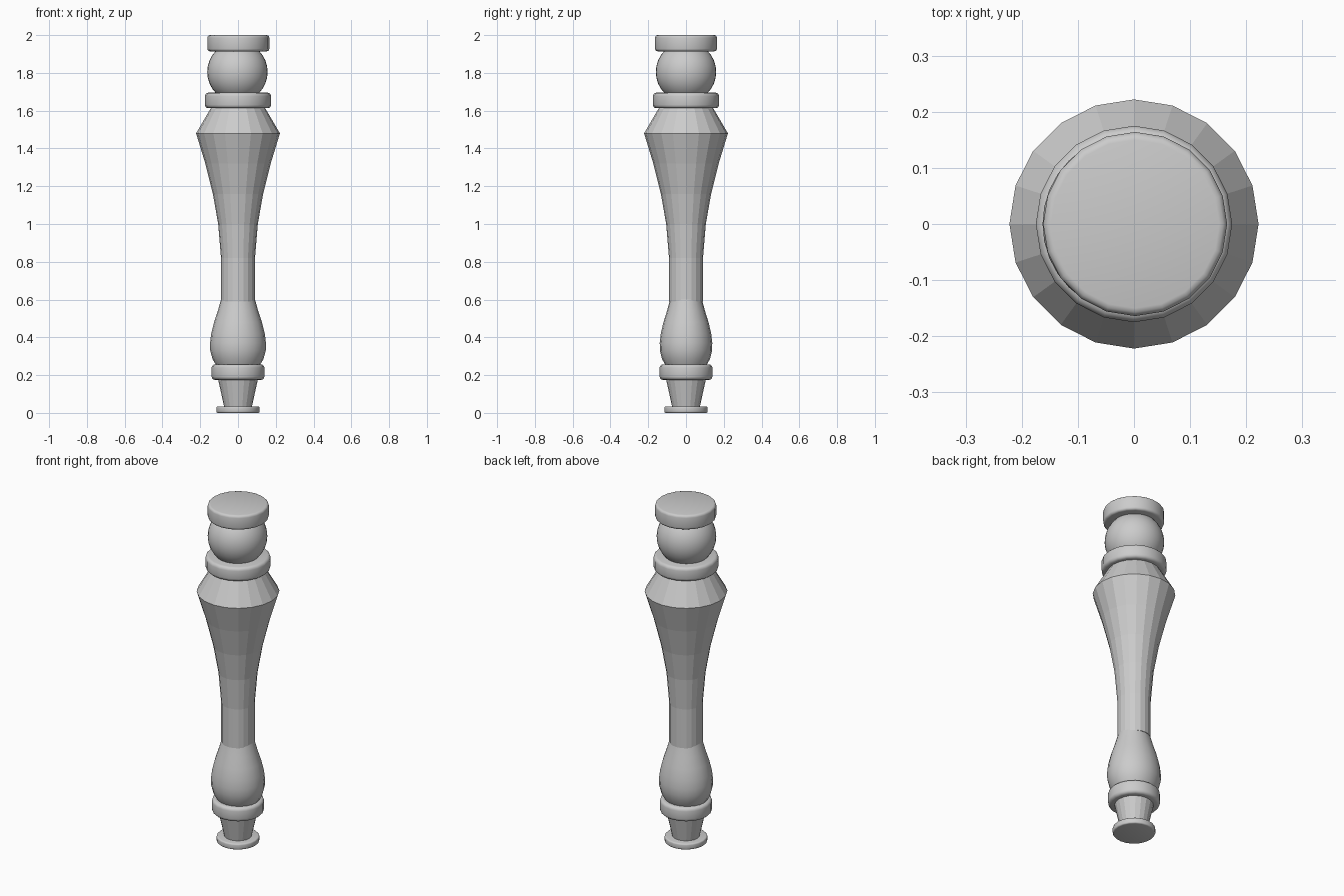
import bpy, bmesh, math

if "Cube" in bpy.data.objects:
    bpy.data.objects.remove(bpy.data.objects["Cube"])

SIDES = 20


def finish(ob, smooth):
    bpy.ops.object.select_all(action='DESELECT')
    ob.select_set(True)
    bpy.context.view_layer.objects.active = ob
    if smooth:
        bpy.ops.object.shade_smooth_by_angle(angle=math.radians(smooth))


def lathe(name, profile, smooth=0, cx=0.0, sy=1.0, sides=SIDES):
    """Turn (radius, z) points about the vertical axis and cap both ends."""
    bm = bmesh.new()
    rings = []
    for r, z in profile:
        rings.append([bm.verts.new((cx + r * math.cos(math.tau * i / sides),
                                    sy * r * math.sin(math.tau * i / sides), z))
                      for i in range(sides)])
    for a, b in zip(rings, rings[1:]):
        for i in range(sides):
            j = (i + 1) % sides
            bm.faces.new((a[i], a[j], b[j], b[i]))
    bm.faces.new(rings[0][::-1])
    bm.faces.new(rings[-1])
    me = bpy.data.meshes.new(name)
    bm.to_mesh(me)
    bm.free()
    ob = bpy.data.objects.new(name, me)
    bpy.context.collection.objects.link(ob)
    finish(ob, smooth)
    return ob


def disc(name, r, z0, z1, bevel, cx=0.0):
    """Collar with rounded rims."""
    arc = [(r - bevel + bevel * math.cos(t), bevel * math.sin(t))
           for t in (math.radians(a) for a in (0, 30, 60, 90))]
    low = [(x, z0 + bevel - z) for x, z in reversed(arc)]
    high = [(x, z1 - bevel + z) for x, z in arc]
    return lathe(name, low + high, 40, cx)


# foot and its tapered stem
disc("foot", 0.115, 0.0, 0.035, 0.008)
lathe("foot_stem", [(0.073, 0.03), (0.107, 0.185)])
disc("lower_collar", 0.14, 0.175, 0.257, 0.018)

# smooth bulb
lathe("lower_bulb", [(0.114, 0.25), (0.135, 0.285), (0.147, 0.33),
                     (0.148, 0.37), (0.142, 0.42), (0.127, 0.48),
                     (0.107, 0.54), (0.09, 0.6)], 40, 0.0, 0.94)

# faceted flaring shaft and shoulder
lathe("shaft", [(0.09, 0.59), (0.09, 0.82), (0.105, 1.0), (0.133, 1.16),
                (0.173, 1.32), (0.222, 1.48), (0.14, 1.62)])

# collar, ball and top cap
disc("upper_collar", 0.175, 1.613, 1.695, 0.018)
bpy.ops.mesh.primitive_uv_sphere_add(segments=32, ring_count=16, radius=0.16,
                                     location=(-0.003, 0, 1.805))
ball = bpy.context.object
ball.name = "ball"
finish(ball, 40)
disc("top_cap", 0.164, 1.914, 2.0, 0.014, 0.002)
